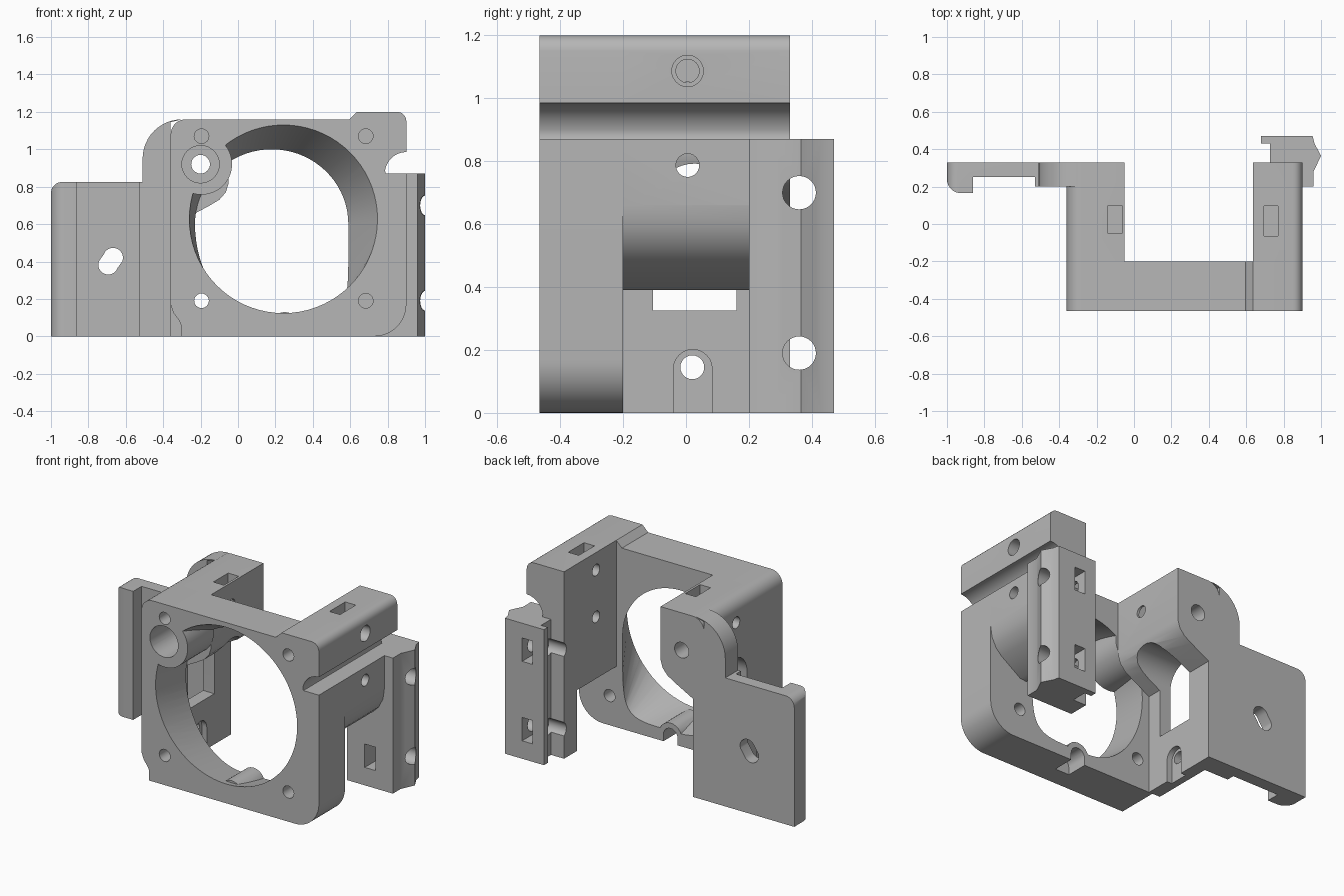
import bpy
import bmesh
from math import cos, sin, radians, pi, copysign

cube = bpy.data.objects.get("Cube")
if cube:
    bpy.data.objects.remove(cube, do_unlink=True)

grey = bpy.data.materials.new("light grey plastic")
grey.use_nodes = True
grey.diffuse_color = (0.47, 0.47, 0.47, 1)
grey.node_tree.nodes["Principled BSDF"].inputs["Base Color"].default_value = grey.diffuse_color

MAP = {"x": lambda a, b, t: (t, a, b),
       "y": lambda a, b, t: (a, t, b),
       "z": lambda a, b, t: (a, b, t)}


def loft(name, first, last, axis, lo, hi):
    """Closed solid between two outlines with equal point counts."""
    bm = bmesh.new()
    rings = [[bm.verts.new(MAP[axis](a, b, t)) for a, b in pts]
             for pts, t in ((first, lo), (last, hi))]
    n = len(first)
    for ring in rings:
        bm.faces.new(ring)
    for i in range(n):
        j = (i + 1) % n
        bm.faces.new((rings[0][i], rings[0][j], rings[1][j], rings[1][i]))
    bmesh.ops.recalc_face_normals(bm, faces=bm.faces)
    mesh = bpy.data.meshes.new(name)
    bm.to_mesh(mesh)
    bm.free()
    mesh.materials.append(grey)
    ob = bpy.data.objects.new(name, mesh)
    bpy.context.collection.objects.link(ob)
    return ob


def prism(name, pts, axis, lo, hi):
    return loft(name, pts, pts, axis, lo, hi)


def rect(a0, a1, b0, b1):
    return [(a0, b0), (a1, b0), (a1, b1), (a0, b1)]


def arc(a, b, r, start, end, n=12):
    return [(a + r * cos(radians(start + (end - start) * i / n)),
             b + r * sin(radians(start + (end - start) * i / n))) for i in range(n + 1)]


def circle(a, b, r, n=32):
    return arc(a, b, r, 0, 360, n)[:-1]


def combine(target, tool, operation):
    mod = target.modifiers.new("combine", "BOOLEAN")
    mod.operation, mod.object, mod.solver = operation, tool, "EXACT"
    deps = bpy.context.evaluated_depsgraph_get()
    mesh = bpy.data.meshes.new_from_object(target.evaluated_get(deps))
    target.modifiers.clear()
    target.data = mesh
    bpy.data.objects.remove(tool, do_unlink=True)


def cut(target, pts, axis, lo, hi):
    combine(target, prism("cutter", pts, axis, lo, hi), "DIFFERENCE")


def add(target, pts, axis, lo, hi):
    combine(target, prism("addition", pts, axis, lo, hi), "UNION")


FRONT, BACK, END = -0.465, -0.2, 0.33

# Clamp rib outline shared by the fan plate and the right arm
rib = ([(0.9, 0.87), (0.79, 0.87)] + arc(0.9, 0.87, 0.115, 180, 90)[1:]
       + arc(0.85, 1.15, 0.05, 0, 90, 6) + [(0.635, 1.2)])
left_corner = arc(-0.28, 1.08, 0.08, 90, 180, 8)

# Fan plate with a duct going from a circle to a square-bottomed opening
plate = prism("fan_plate",
              [(-0.305, 0)] + arc(0.73, 0.17, 0.17, -90, 0) + rib + [(0.595, 1.16)]
              + left_corner + [(-0.36, 0.17), (-0.345, 0.125), (-0.315, 0.085), (-0.305, 0.06)],
              "y", FRONT, BACK)
N = 72
front_ring = circle(0.243, 0.627, 0.503, N)
back_ring = []
for i in range(N):
    c, s = cos(2 * pi * i / N), sin(2 * pi * i / N)
    power = 2 / 6 if s < 0 and c > 0 else 1
    back_ring.append((0.18 + 0.41 * copysign(abs(c) ** power, c),
                      0.6 + (0.4 if s > 0 else 0.52) * copysign(abs(s) ** power, s)))
# extend both rings slightly past the plate so the cut is clean
step = 0.01 / (BACK - FRONT)
ring_a = [(a + (a - p) * step, b + (b - q) * step)
          for (a, b), (p, q) in zip(front_ring, back_ring)]
ring_b = [(p + (p - a) * step, q + (q - b) * step)
          for (a, b), (p, q) in zip(front_ring, back_ring)]
combine(plate, loft("duct", ring_a, ring_b, "y", FRONT - 0.01, BACK + 0.01), "DIFFERENCE")

# Boss for the long screw and the cable arch at the bottom of the duct
add(plate, circle(-0.195, 0.92, 0.163, 48), "y", FRONT, BACK)
add(plate, arc(0.25, 0.05, 0.08, 0, 180) + [(0.17, 0.02), (0.33, 0.02)], "y", -0.42, BACK)
cut(plate, arc(0.25, 0.045, 0.05, 0, 180) + [(0.2, -0.05), (0.3, -0.05)], "y", -0.34, 0)
for x in (-0.195, 0.683):
    for z in (0.19, 1.07):
        cut(plate, circle(x, z, 0.039, 24), "y", FRONT - 0.1, BACK + 0.1)

# Left arm, thick at the top with a sloping underside
left = prism("left_arm",
             [(-0.36, 0), (-0.28, 0), (-0.28, 0.63), (-0.15, 0.7), (-0.1, 0.73),
              (-0.065, 0.77), (-0.05, 0.82), (-0.05, 1.16)] + left_corner,
             "y", BACK, END)
cut(left, [(-0.105, 0.325), (0.16, 0.325)] + arc(0.0275, 0.66, 0.1325, 0, 180, 20), "x", -0.6, 0.1)
cut(left, rect(-0.14, -0.065, -0.05, 0.1), "z", 0.96, 1.3)
cut(left, circle(0.005, 1.015, 0.037, 24), "x", -0.6, 0.1)
cut(left, [(-0.04, -0.1), (0.083, -0.1)] + arc(0.0215, 0.14, 0.0615, 0, 180), "x", -0.315, 0)
cut(left, circle(0.02, 0.145, 0.038, 24), "x", -0.6, 0)

# Rounded wing joining the left arm to the mounting plate
wing = prism("left_wing",
             [(-0.53, 0), (-0.36, 0), (-0.36, 1.145), (-0.3, 1.16)]
             + arc(-0.3, 0.95, 0.21, 90, 180) + [(-0.51, 0.825), (-0.53, 0.825)],
             "y", 0.2, END)

# Long screw hole with counterbore
for part in (plate, left):
    cut(part, circle(-0.2, 0.92, 0.1), "y", -0.6, -0.12)
    cut(part, circle(-0.2, 0.92, 0.05), "y", -0.6, 0.5)

# Mounting plate with a rounded lip and a slanted slot
mount = prism("mounting_plate",
              [(-0.53, END), (-1, END)] + arc(-0.925, 0.24, 0.075, 180, 270)
              + [(-0.86, 0.165), (-0.86, 0.25), (-0.53, 0.25)], "z", 0, 0.825)
cut(mount, [(-1.1, 0.765)] + arc(-0.94, 0.765, 0.06, 180, 90) + [(-0.94, 0.9), (-1.1, 0.9)],
    "y", 0, 0.5)
cut(mount, arc(-0.668, 0.42, 0.053, -20, 160) + arc(-0.694, 0.383, 0.053, 160, 340), "y", 0, 0.5)

# Right arm, carrying the rib, with a sloping underside
right = prism("right_arm",
              [(0.635, 0.39), (0.68, 0.395), (0.82, 0.49), (0.86, 0.53), (0.89, 0.59),
               (0.9, 0.66)] + rib, "y", BACK, END)
cut(right, rect(0.695, 0.77, -0.065, 0.095), "z", 1.02, 1.3)
cut(right, circle(0.005, 1.087, 0.05), "x", 0.72, 1.1)
cut(right, circle(0.005, 1.087, 0.037), "x", 0.5, 1.1)
cut(right, circle(0.005, 0.787, 0.037, 24), "x", 0.5, 1.1)

# Side rail with screw holes and nut slots
rail = prism("side_rail",
             [(0.635, 0.2), (0.96, 0.2), (0.96, 0.28), (1, 0.365), (0.965, 0.43), (0.955, 0.47),
              (0.68, 0.47), (0.68, 0.43), (0.728, 0.43), (0.728, END), (0.635, END)],
             "z", 0, 0.87)
for z in (0.19, 0.7):
    for part in (rail, right):
        cut(part, circle(0.36, z, 0.053), "x", 0.5, 1.1)
        cut(part, rect(0.76, 0.835, z - 0.075, z + 0.075), "y", 0.2, 0.6)

# Smooth curved walls, keep edges sharp
bpy.ops.object.select_all(action="DESELECT")
for ob in (plate, left, wing, mount, right, rail):
    ob.select_set(True)
    bpy.context.view_layer.objects.active = ob
bpy.ops.object.shade_smooth_by_angle(angle=radians(30))
